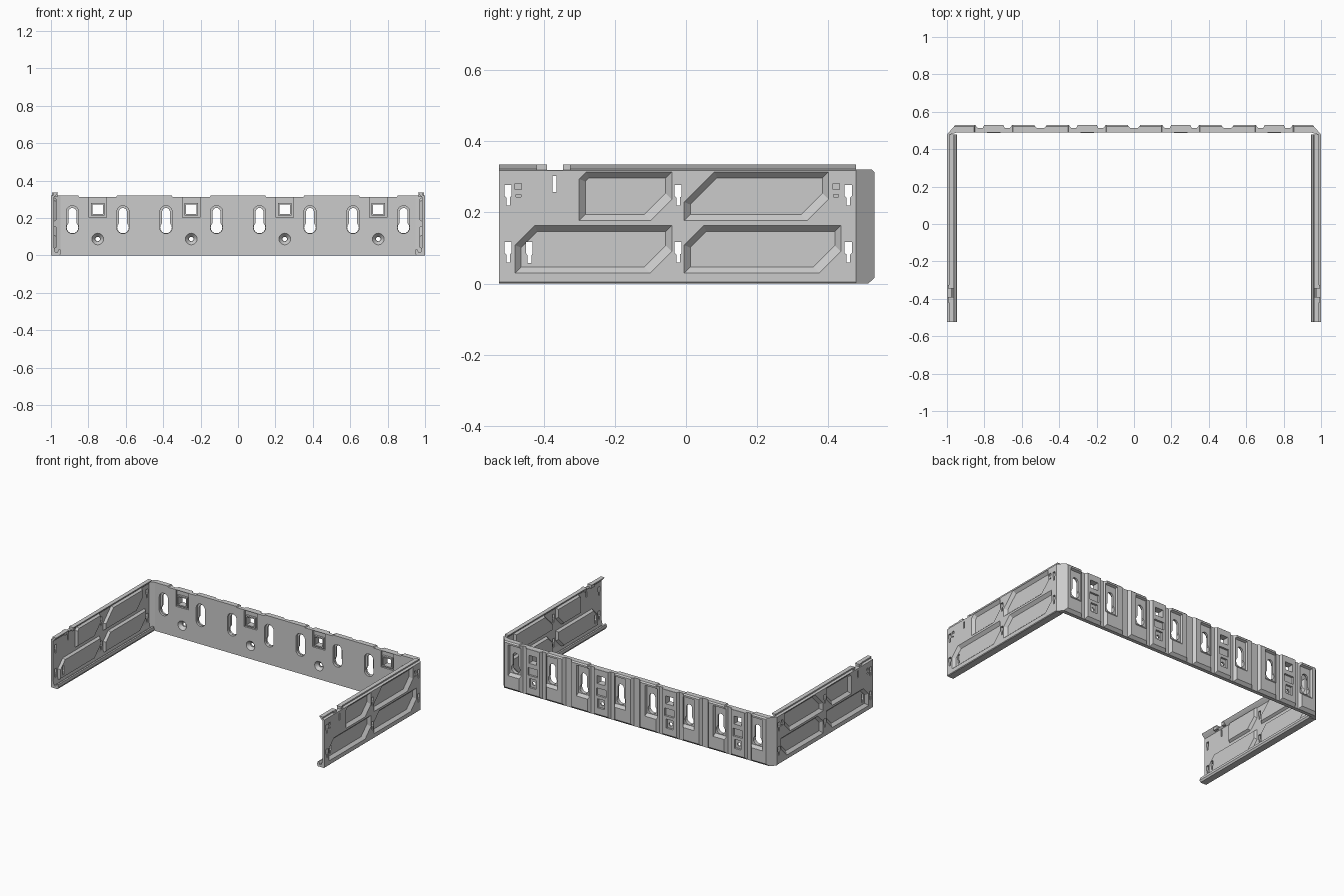
import bpy, bmesh
from math import sin, cos, pi

if "Cube" in bpy.data.objects:
    bpy.data.objects.remove(bpy.data.objects["Cube"])


def loft(bm, a, b):
    """Closed solid between two matching 3D outlines."""
    va = [bm.verts.new(p) for p in a]
    vb = [bm.verts.new(p) for p in b]
    n = len(va)
    bm.faces.new(va)
    bm.faces.new(vb[::-1])
    for i in range(n):
        bm.faces.new((va[i], vb[i], vb[(i + 1) % n], va[(i + 1) % n]))


def along_x(bm, pts, x0, x1, pts2=None):
    loft(bm, [(x0, y, z) for y, z in pts], [(x1, y, z) for y, z in (pts2 or pts)])


def along_y(bm, pts, y0, y1, pts2=None):
    loft(bm, [(x, y0, z) for x, z in pts], [(x, y1, z) for x, z in (pts2 or pts)])


def rect(a0, a1, b0, b1):
    return [(a0, b0), (a1, b0), (a1, b1), (a0, b1)]


def make(name, bm):
    bmesh.ops.recalc_face_normals(bm, faces=bm.faces)
    me = bpy.data.meshes.new(name)
    bm.to_mesh(me)
    bm.free()
    ob = bpy.data.objects.new(name, me)
    bpy.context.collection.objects.link(ob)
    return ob


def boolean(ob, bm, op='DIFFERENCE'):
    tool = make("cutter", bm)
    tool.hide_render = True
    m = ob.modifiers.new("bool", 'BOOLEAN')
    m.operation, m.solver, m.object = op, 'EXACT', tool
    m.use_self = True
    bpy.context.view_layer.objects.active = ob
    bpy.ops.object.modifier_apply(modifier=m.name)
    bpy.data.objects.remove(tool)


def circle(cx, cz, r, n=20):
    return [(cx + r * cos(2 * pi * i / n), cz + r * sin(2 * pi * i / n)) for i in range(n)]


def keyhole(cx, z_low, r_low, z_high, r_high, n=12):
    """Round entry at the bottom, slot with a round top above it."""
    gap = math_asin(min(1.0, r_high / r_low))
    a0, a1 = pi / 2 + gap, 2.5 * pi - gap
    pts = [(cx + r_low * cos(a0 + (a1 - a0) * i / n), z_low + r_low * sin(a0 + (a1 - a0) * i / n))
           for i in range(n + 1)]
    pts += [(cx + r_high * cos(pi * i / n), z_high + r_high * sin(pi * i / n)) for i in range(n + 1)]
    return pts


from math import asin as math_asin

clips = (0.75, 0.25, -0.25, -0.75)

# Back plate: corrugated plan outline with chamfered corners
low, high = 0.512, 0.53
steps = [(0.23, low), (0.215, high), (0.10, high), (0.085, low), (0.06, low), (0.05, high)]
steps += [(-d, y) for d, y in reversed(steps)]
plan = [(-0.95, 0.488), (0.95, 0.488), (0.985, 0.478), (1.0, 0.478), (0.955, high)]
plan += [(c + d, y) for c in clips for d, y in steps if abs(c + d) < 0.95]
plan += [(-0.955, high), (-1.0, 0.478), (-0.985, 0.478)]
bm = bmesh.new()
loft(bm, [(x, y, 0) for x, y in plan], [(x, y, 0.32) for x, y in plan])
back = make("back_plate", bm)

# Shallow pockets: keyhole surrounds, clip pockets, countersinks
bm = bmesh.new()
for c in clips:
    for s in (-1, 1):
        k = c + s * 0.135
        along_y(bm, keyhole(k, 0.15, 0.0335, 0.232, 0.033), 0.47, 0.503)
        along_y(bm, rect(k - 0.04, k + 0.04, 0.115, 0.295), 0.515, 0.54,
                rect(k - 0.048, k + 0.048, 0.085, 0.305))
    along_y(bm, rect(c - 0.046, c + 0.046, 0.203, 0.31), 0.47, 0.5)
    along_y(bm, circle(c, 0.087, 0.032), 0.487, 0.508, circle(c, 0.087, 0.014))
    along_y(bm, rect(c - 0.025, c + 0.025, 0.06, 0.12), 0.517, 0.54)
    along_y(bm, rect(c - 0.035, c + 0.035, 0.14, 0.19), 0.517, 0.54)
boolean(back, bm)

# Through holes, top edge dips, bottom and top edge chamfers
bm = bmesh.new()
for c in clips:
    for s in (-1, 1):
        along_y(bm, keyhole(c + s * 0.135, 0.149, 0.031, 0.232, 0.021), 0.45, 0.6)
    along_y(bm, rect(c - 0.028, c + 0.028, 0.22, 0.272), 0.45, 0.6)
    along_y(bm, circle(c, 0.087, 0.012), 0.45, 0.6)
    along_y(bm, [(c - 0.11, 0.33), (c - 0.1, 0.313), (c + 0.1, 0.313), (c + 0.11, 0.33)], 0.45, 0.6)
along_x(bm, [(0.51, -0.002), (0.55, -0.002), (0.55, 0.036)], -1.1, 1.1)
along_x(bm, [(0.52, 0.322), (0.55, 0.322), (0.55, 0.292)], -1.1, 1.1)
boolean(back, bm)

# Clip frames around the square windows
bm = bmesh.new()
for c in clips:
    for s in (-1, 1):
        a, b = sorted((c + s * 0.028, c + s * 0.036))
        along_y(bm, rect(a, b, 0.212, 0.28), 0.486, 0.502)
    for z in (0.212, 0.272):
        along_y(bm, rect(c - 0.028, c + 0.028, z, z + 0.008), 0.486, 0.502)
make("clip_frames", bm)

# Side arm: sheet profile with hooked foot and flared top rail
profile = [(1.0, 0.004), (1.0, 0.318), (0.985, 0.322), (0.99, 0.335), (0.962, 0.335), (0.972, 0.322),
           (0.985, 0.308), (0.985, 0.05), (0.978, 0.017), (0.966, 0.015), (0.958, 0.032),
           (0.949, 0.03), (0.946, 0.012), (0.952, 0.0), (0.996, 0.0)]
bm = bmesh.new()
along_y(bm, profile, -0.525, 0.478)
arm = make("side_arms", bm)


def panel(y0, y1, z0, z1, tl, br, d):
    """Panel outline with two cut corners, inset by d."""
    y0, y1, z0, z1 = y0 + d, y1 - d, z0 + d, z1 - d
    tl = max(tl - 0.586 * d, 0.004)
    return [(y0, z0), (y1 - br, z0), (y1, z0 + br), (y1, z1), (y0 + tl, z1), (y0, z1 - tl)]


panels = [(-0.30, -0.04, 0.177, 0.314, 0.02, 0.06), (-0.005, 0.40, 0.177, 0.314, 0.085, 0.06),
          (-0.48, -0.04, 0.03, 0.163, 0.055, 0.06), (-0.005, 0.435, 0.03, 0.163, 0.055, 0.06)]

# Pressed panels: raised inside, sunk outside
bm = bmesh.new()
for p in panels:
    along_x(bm, panel(*p, 0.0), 0.99, 0.97, panel(*p, 0.013))
boolean(arm, bm, 'UNION')
bm = bmesh.new()
for p in panels:
    along_x(bm, panel(*p, -0.001), 1.001, 0.982, panel(*p, 0.017))
boolean(arm, bm)

# Arm holes, slots, small marks and the rail notch
bm = bmesh.new()
for y in (-0.50, -0.022, 0.456):
    for z in (0.22, 0.06):
        along_x(bm, [(y - 0.005, z), (y + 0.005, z), (y + 0.005, z + 0.022), (y + 0.01, z + 0.026),
                     (y + 0.01, z + 0.057), (y - 0.01, z + 0.057), (y - 0.01, z + 0.026),
                     (y - 0.005, z + 0.022)], 0.9, 1.1)
along_x(bm, rect(-0.375, -0.364, 0.257, 0.303), 0.9, 1.1)
y = -0.44
along_x(bm, [(y - 0.006, 0.058), (y + 0.006, 0.058), (y + 0.006, 0.08), (y + 0.009, 0.085),
             (y + 0.009, 0.117), (y - 0.009, 0.117), (y - 0.009, 0.085), (y - 0.006, 0.08)], 0.964, 1.1)
for y in (-0.471, 0.422):
    along_x(bm, rect(y - 0.009, y + 0.009, 0.265, 0.281), 0.992, 1.1)
    along_x(bm, rect(y - 0.007, y + 0.007, 0.243, 0.25), 0.992, 1.1)
along_x(bm, rect(-0.39, -0.345, 0.319, 0.36), 0.9, 1.1)
boolean(arm, bm)
m = arm.modifiers.new("mirror", 'MIRROR')
m.use_mirror_merge = False

# Rail stops beside the notch
bm = bmesh.new()
for s in (-1, 1):
    for y0, y1 in ((-0.42, -0.39), (-0.345, -0.325)):
        along_y(bm, rect(s * 0.965, s * 0.994, 0.312, 0.335), y0, y1)
make("rail_stops", bm)
